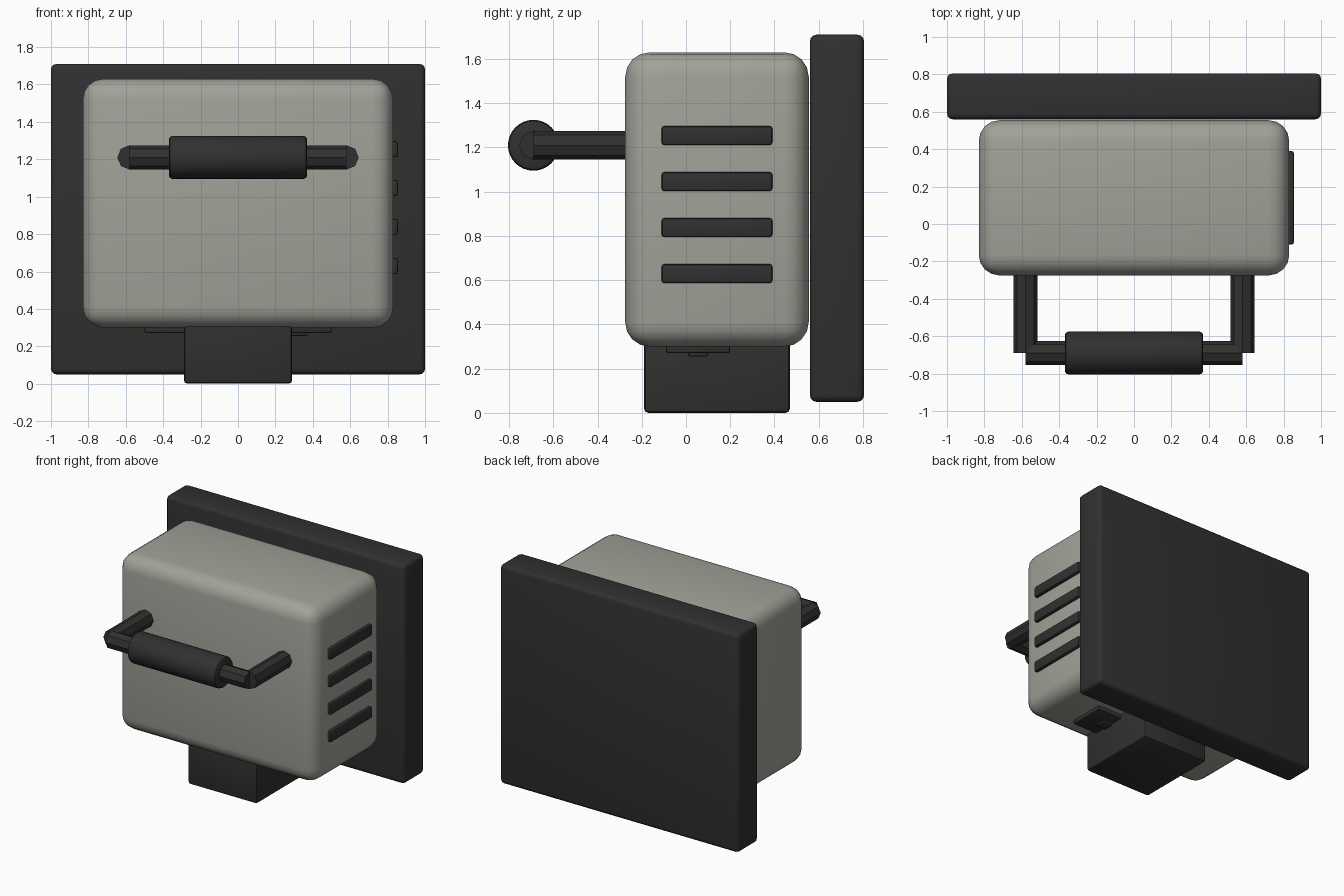
import bpy
import math

cube = bpy.data.objects.get("Cube")
if cube:
    bpy.data.objects.remove(cube, do_unlink=True)


def material(name, rgb):
    mat = bpy.data.materials.new(name)
    mat.use_nodes = True
    color = (*rgb, 1)
    mat.diffuse_color = color
    mat.node_tree.nodes["Principled BSDF"].inputs["Base Color"].default_value = color
    return mat


grey = material("warm grey", (0.36, 0.36, 0.32))
dark = material("charcoal", (0.03, 0.03, 0.03))


def finish(name, mat, bevel=0, segments=2):
    """Name the active part, round its edges and shade it."""
    obj = bpy.context.object
    obj.name = name
    obj.data.materials.append(mat)
    bpy.ops.object.transform_apply(location=False, rotation=True, scale=True)
    if bevel:
        mod = obj.modifiers.new("rounded edges", "BEVEL")
        mod.width = bevel
        mod.segments = segments
        mod.limit_method = "ANGLE"
        mod.angle_limit = math.radians(50)
        bpy.ops.object.modifier_apply(modifier=mod.name)
    bpy.ops.object.shade_smooth_by_angle(angle=math.radians(35))
    return obj


def box(name, mat, xs, ys, zs, bevel=0, segments=2):
    spans = (xs, ys, zs)
    bpy.ops.mesh.primitive_cube_add(size=1, location=[sum(s) / 2 for s in spans])
    bpy.context.object.scale = [s[1] - s[0] for s in spans]
    return finish(name, mat, bevel, segments)


def rod(name, center, axis, radius, length, sides, bevel=0):
    turn = (0, math.pi / 2, 0) if axis == "x" else (math.pi / 2, 0, 0)
    bpy.ops.mesh.primitive_cylinder_add(vertices=sides, radius=radius, depth=length,
                                        location=center, rotation=turn)
    return finish(name, dark, bevel)


# Housing, back panel and foot
box("housing", grey, (-0.83, 0.83), (-0.275, 0.555), (0.3, 1.63), 0.11, 4)
box("back_panel", dark, (-1, 1), (0.56, 0.805), (0.05, 1.71), 0.03, 3)
box("foot", dark, (-0.29, 0.29), (-0.19, 0.47), (0, 0.42), 0.02)

# Plates under the housing
box("bottom_plate", dark, (-0.5, 0.5), (-0.09, 0.2), (0.27, 0.34), 0.01)
box("bottom_catch", dark, (-0.2, 0.37), (0.01, 0.1), (0.255, 0.3), 0.008)

# Vent slats on the left side
for i in range(4):
    z = 0.63 + i * 0.208
    box(f"vent_slat_{i + 1}", dark, (0.79, 0.855), (-0.11, 0.39),
        (z - 0.043, z + 0.043), 0.012)

# Handle: two arms, a crossbar and a thicker grip
for side, label in ((-1, "right"), (1, "left")):
    rod(f"{label}_handle_arm", (side * 0.58, -0.46, 1.21), "y", 0.065, 0.46, 8)
rod("handle_bar", (0, -0.69, 1.21), "x", 0.065, 1.16, 8)
rod("handle_grip", (0, -0.69, 1.21), "x", 0.115, 0.74, 32, 0.02)
